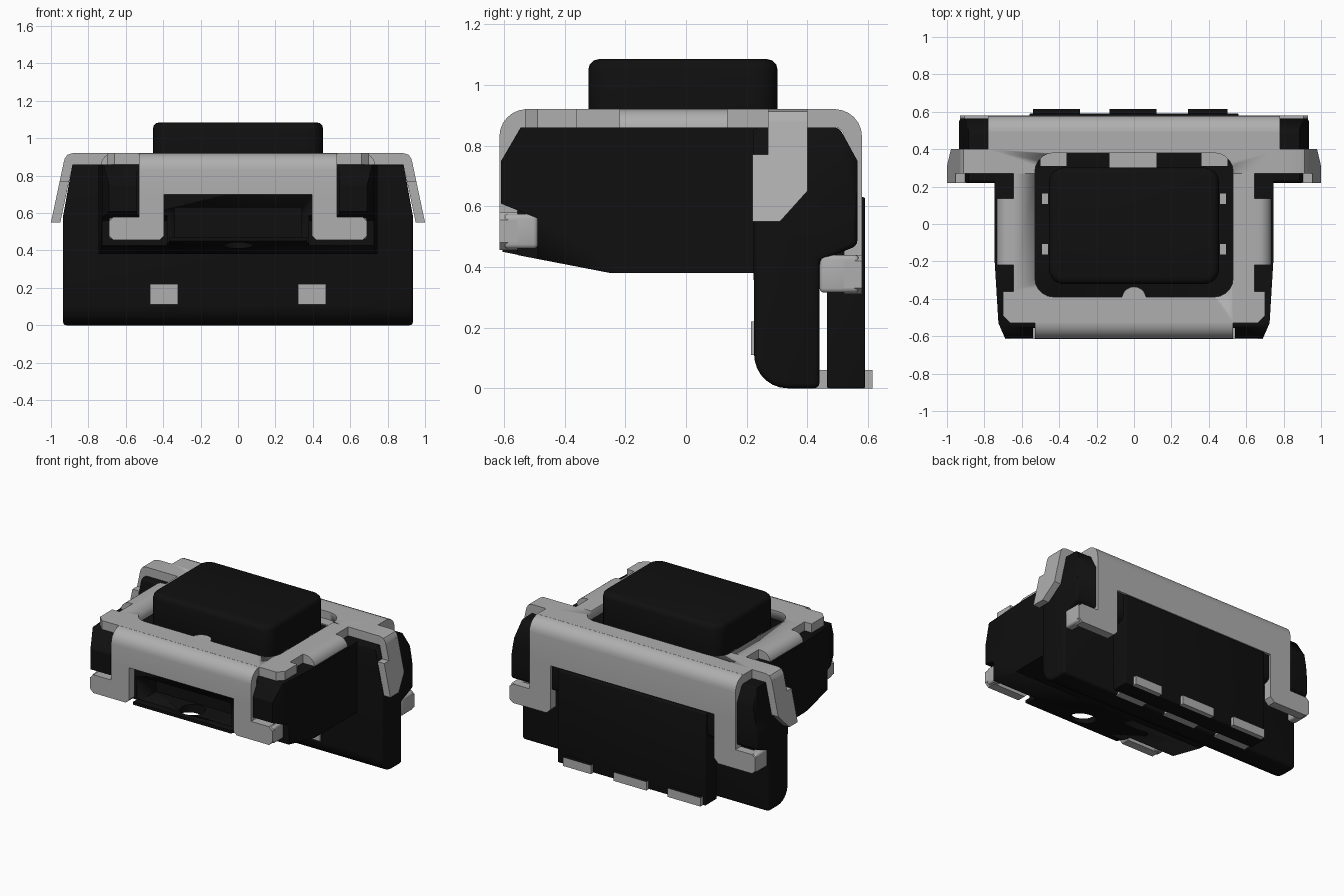
import bpy, bmesh, math
from mathutils import Vector

if "Cube" in bpy.data.objects:
    bpy.data.objects.remove(bpy.data.objects["Cube"], do_unlink=True)


def material(name, rgb, rough, metal=0.0):
    m = bpy.data.materials.new(name)
    m.use_nodes = True
    m.diffuse_color = (*rgb, 1)
    b = m.node_tree.nodes["Principled BSDF"]
    b.inputs["Base Color"].default_value = (*rgb, 1)
    b.inputs["Roughness"].default_value = rough
    return m


BLACK = material("black plastic", (0.005, 0.005, 0.005), 0.6)
GREY = material("grey metal", (0.43, 0.43, 0.43), 0.5)


def activate(ob):
    bpy.ops.object.select_all(action='DESELECT')
    ob.select_set(True)
    bpy.context.view_layer.objects.active = ob


def apply_mod(ob, kind, **props):
    activate(ob)
    m = ob.modifiers.new(kind.title(), kind)
    for k, v in props.items():
        setattr(m, k, v)
    bpy.ops.object.modifier_apply(modifier=m.name)


def prism(name, pts, axis, lo, hi, mat, bevel=0.0, mirror=False):
    """Extrude a 2D outline along an axis: x takes (y,z), y takes (x,z), z takes (x,y)."""
    place = {'x': lambda a, b, t: (t, a, b), 'y': lambda a, b, t: (a, t, b),
             'z': lambda a, b, t: (a, b, t)}[axis]
    bm = bmesh.new()
    face = bm.faces.new([bm.verts.new(place(a, b, lo)) for a, b in pts])
    ext = bmesh.ops.extrude_face_region(bm, geom=[face])
    verts = [v for v in ext['geom'] if isinstance(v, bmesh.types.BMVert)]
    bmesh.ops.translate(bm, verts=verts, vec=Vector(place(0, 0, hi - lo)))
    bmesh.ops.recalc_face_normals(bm, faces=bm.faces)
    me = bpy.data.meshes.new(name)
    bm.to_mesh(me)
    bm.free()
    ob = bpy.data.objects.new(name, me)
    bpy.context.collection.objects.link(ob)
    me.materials.append(mat)
    if bevel:
        apply_mod(ob, 'BEVEL', width=bevel, segments=3, limit_method='ANGLE',
                  angle_limit=math.radians(40))
    if mirror:
        apply_mod(ob, 'MIRROR', use_mirror_merge=False)
    activate(ob)
    bpy.ops.object.shade_smooth_by_angle(angle=math.radians(32))
    return ob


def box(name, x0, x1, y0, y1, z0, z1, mat, bevel=0.0, mirror=False):
    return prism(name, [(x0, y0), (x1, y0), (x1, y1), (x0, y1)], 'z', z0, z1, mat, bevel, mirror)


def cut(targets, cutter):
    for t in targets:
        apply_mod(t, 'BOOLEAN', operation='DIFFERENCE', object=cutter, solver='EXACT')
    bpy.data.objects.remove(cutter, do_unlink=True)


def arc(cx, cy, r, a0, a1, n=6):
    return [(cx + r * math.cos(math.radians(a0 + (a1 - a0) * i / n)),
             cy + r * math.sin(math.radians(a0 + (a1 - a0) * i / n))) for i in range(n + 1)]


def round_rect(x, y0, y1, r):
    return (arc(x - r, y1 - r, r, 0, 90, 5) + arc(-x + r, y1 - r, r, 90, 180, 5)
            + arc(-x + r, y0 + r, r, 180, 270, 5) + arc(x - r, y0 + r, r, 270, 360, 5))


def both(half):
    """Complete a half outline by reflecting it in x."""
    return half + [(-x, y) for x, y in reversed(half)]


def bend(inner, outer, low, r=0.09, t=0.06, top=0.92):
    """Section of a sheet that turns from flat to hanging down."""
    s = 1 if outer > 0 else -1
    o = abs(outer)
    pts = [(abs(inner), top)] + arc(o - r, top - r, r, 90, 0) + [(o, low), (o - t, low)]
    pts += arc(o - r, top - r, r - t, 0, 90) + [(abs(inner), top - t)]
    return [(s * a, b) for a, b in pts]


# Housing core with chamfered corners and pockets for the feet
core = prism("housing_core", both([(0.54, -0.555), (0.54, -0.61), (0.69, -0.61), (0.725, -0.53),
             (0.745, -0.2), (0.745, 0.3)]), 'z', 0.38, 0.86, BLACK)
cut([core], prism("chamfer_cutter", [(-0.539, 0.87), (-0.7, 0.87), (-0.7, 0.594)],
                  'x', -1, 1, BLACK))
cut([core], prism("pocket_cutter", [(-0.65, 0.625), (-0.49, 0.56), (-0.49, 0.3), (-0.65, 0.3)],
                  'x', 0.38, 0.9, BLACK, mirror=True))
cut([core], prism("slope_cutter", [(-0.7, 0.467), (-0.25, 0.38), (-0.25, 0.3), (-0.7, 0.3)],
                  'x', -1, 1, BLACK))
cut([core], box("recess_cutter", -0.34, 0.34, -0.7, -0.4, 0.47, 0.63, BLACK))

# Front ledge with its round locating hole
ledge = prism("front_ledge", [(-0.605, 0.47), (-0.54, 0.47), (-0.54, 0.437), (-0.605, 0.45)],
              'x', -0.37, 0.37, BLACK)
cut([core, ledge], prism("hole_cutter", arc(0, -0.49, 0.08, 0, 345, 23), 'z', 0.3, 0.55, BLACK))

# Wide rear block standing on the ground
rear = prism("rear_block", [(0.22, 0.86), (0.225, 0.1)] + arc(0.335, 0.11, 0.11, 190, 270)
             + [(0.44, 0), (0.44, 0.42), (0.565, 0.47), (0.565, 0.75), (0.505, 0.86)],
             'x', -0.935, 0.935, BLACK, bevel=0.018)
cut([rear], prism("taper_cutter", [(0.936, 0.58), (1.1, 0.58), (1.1, 0.9), (0.878, 0.9)],
                  'y', 0, 0.8, BLACK, mirror=True))
box("rear_plate", -0.56, 0.56, 0.465, 0.59, 0, 0.63, BLACK, 0.006)

# Push button
prism("push_button", round_rect(0.455, -0.322, 0.302, 0.08), 'z', 0.8, 1.085, BLACK, bevel=0.035)

# Flat top of the metal cover, with its window
cover = prism("cover_top", both([(0.53, -0.53), (0.66, -0.53), (0.70, -0.49), (0.70, -0.36),
              (0.645, -0.36), (0.645, 0.27), (0.80, 0.27), (0.80, 0.4), (0.78, 0.4),
              (0.78, 0.495)]), 'z', 0.86, 0.92, GREY)
cut([cover], prism("window_cutter", round_rect(0.53, -0.39, 0.38, 0.1), 'z', 0.8, 1, GREY))
prism("window_bump", arc(0, -0.40, 0.065, 0, 180, 10), 'z', 0.865, 0.92, GREY)

# Bent front and rear sheets of the cover
prism("cover_front", bend(-0.5, -0.615, 0.70), 'x', -0.53, 0.53, GREY)
prism("cover_rear", bend(0.47, 0.58, 0.64), 'x', -0.78, 0.78, GREY)

# Legs with outward feet that wrap around the corners
prism("front_leg", [(0.395, 0.71), (0.53, 0.71), (0.53, 0.58), (0.665, 0.58), (0.69, 0.555),
      (0.69, 0.48), (0.665, 0.455), (0.42, 0.455), (0.395, 0.48)],
      'y', -0.615, -0.555, GREY, mirror=True)
box("front_foot_return", 0.63, 0.69, -0.6, -0.488, 0.46, 0.575, GREY, 0.015, True)
prism("rear_leg", [(0.62, 0.65), (0.78, 0.65), (0.78, 0.44), (0.905, 0.44), (0.93, 0.42),
      (0.93, 0.33), (0.905, 0.31), (0.65, 0.31), (0.62, 0.34)],
      'y', 0.52, 0.58, GREY, mirror=True)
box("rear_foot_return", 0.87, 0.93, 0.44, 0.57, 0.315, 0.44, GREY, 0.015, True)

# Side tabs, rounded at the lower corners
tab = prism("side_tab", bend(0.62, 0.735, 0.72, 0.07), 'y', -0.22, 0.137, GREY)
for y, s in ((-0.22, 1), (0.137, -1)):
    cut([tab], prism("corner_cutter", [(y - s * 0.01, 0.70), (y - s * 0.01, 0.76), (y, 0.76),
                     (y + s * 0.012, 0.735), (y + s * 0.04, 0.72), (y + s * 0.04, 0.70)],
                     'x', 0.6, 0.8, GREY))
apply_mod(tab, 'MIRROR', use_mirror_merge=False)

# Side arms: flat piece, then a splayed hook hanging down
prism("side_arm", [(0.78, 0.92), (0.885, 0.92), (0.912, 0.912), (0.927, 0.89), (0.932, 0.87),
      (0.882, 0.85), (0.87, 0.86), (0.78, 0.86)], 'y', 0.27, 0.4, GREY, mirror=True)
hook = prism("arm_hook", [(0.27, 0.88), (0.4, 0.88), (0.4, 0.65), (0.31, 0.55), (0.22, 0.55),
             (0.22, 0.77), (0.27, 0.77)], 'x', 0.88, 0.93, GREY)
for v in hook.data.vertices:
    v.co.x += (0.88 - v.co.z) * 0.212
apply_mod(hook, 'MIRROR', use_mirror_merge=False)

# Contact details seen inside the window
box("contact_centre", -0.13, 0.12, 0.29, 0.385, 0.858, 0.867, GREY)
box("contact_corner", 0.36, 0.5, 0.31, 0.385, 0.858, 0.867, GREY, mirror=True)
for y in (-0.135, 0.135):
    box("contact_tip", 0.46, 0.493, y - 0.028, y + 0.028, 0.858, 0.867, GREY, mirror=True)

# Solder terminals: dark on top and sides, bare metal at the back, front and bottom
for i, (x0, x1) in enumerate(((-0.54, -0.29), (-0.13, 0.12), (0.29, 0.5))):
    t = box(f"terminal_{i + 1}", x0, x1, 0.40, 0.615, -0.0, 0.06, GREY)
    t.data.materials.append(BLACK)
    for p in t.data.polygons:
        if p.normal.z > 0.5:
            p.material_index = 1
box("terminal_pad", 0.32, 0.47, 0.215, 0.224, 0.11, 0.22, GREY, mirror=True)
